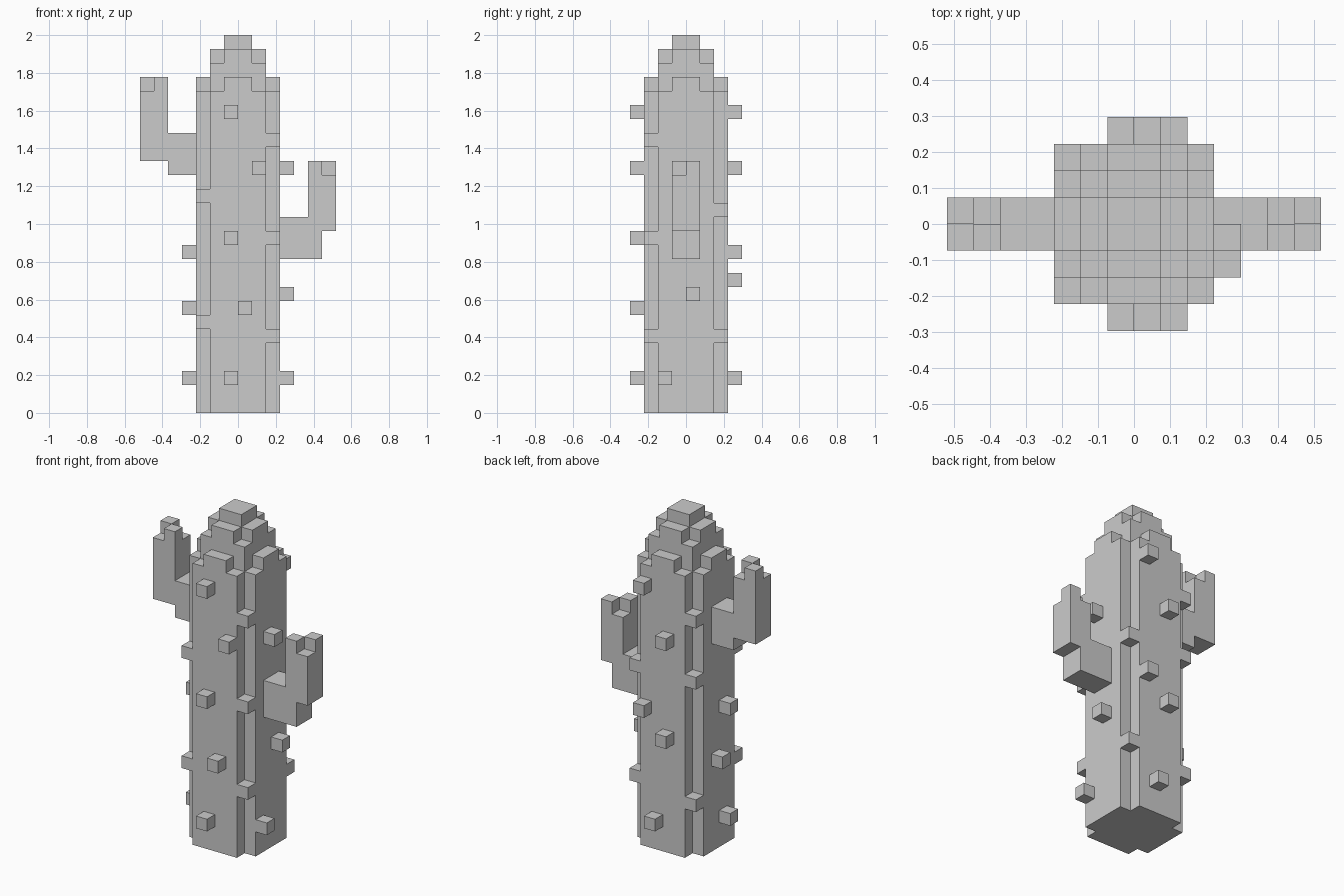
import bpy, bmesh

if "Cube" in bpy.data.objects:
    bpy.data.objects.remove(bpy.data.objects["Cube"])

U = 2 / 27  # one block


def build(name, solid, lo, hi):
    """Outer skin of all unit cells for which solid(x, y, z) is true."""
    bm = bmesh.new()
    verts = {}

    def vert(p):
        if p not in verts:
            verts[p] = bm.verts.new([c * U for c in p])
        return verts[p]

    for x in range(lo[0], hi[0]):
        for y in range(lo[1], hi[1]):
            for z in range(lo[2], hi[2]):
                if not solid(x, y, z):
                    continue
                cell = (x, y, z)
                for a in range(3):
                    b, c = (a + 1) % 3, (a + 2) % 3
                    for side in (0, 1):
                        n = list(cell)
                        n[a] += 1 if side else -1
                        if solid(*n):
                            continue
                        quad = []
                        for db, dc in ((0, 0), (1, 0), (1, 1), (0, 1)):
                            p = list(cell)
                            p[a] += side
                            p[b] += db
                            p[c] += dc
                            quad.append(vert(tuple(p)))
                        bm.faces.new(quad if side else quad[::-1])
    # merge coplanar cells into large flat faces
    bmesh.ops.dissolve_limit(bm, angle_limit=0.01, verts=bm.verts, edges=bm.edges)
    bmesh.ops.triangulate(bm, faces=[f for f in bm.faces if len(f.verts) > 4])
    me = bpy.data.meshes.new(name)
    bm.to_mesh(me)
    bm.free()
    ob = bpy.data.objects.new(name, me)
    bpy.context.collection.objects.link(ob)
    return ob


# Trunk: grooved corners bridged at a few heights, stepped dome on top
BRIDGES = {(1, -1): (5, 12, 19), (1, 1): (5, 14),
           (-1, -1): (6, 15), (-1, 1): (4, 14, 19)}
HEIGHTS = {(0, 0): 27, (0, 1): 26, (1, 1): 25, (0, 2): 24, (1, 2): 23}


def ring(v):
    return v if v >= 0 else -v - 1


def trunk(x, y, z):
    i, j = sorted((ring(x), ring(y)))
    if z < 0 or j > 2:
        return False
    if (i, j) == (2, 2):
        return z in BRIDGES[(1 if x >= 0 else -1, 1 if y >= 0 else -1)]
    return z < HEIGHTS[(i, j)]


build("trunk", trunk, (-3, -3, 0), (3, 3, 27))


# Arms: two blocks thick, elbow with a cut corner, two raised tip blocks
def make_arm(name, s, base, top):
    def arm(x, y, z):
        r = x if s > 0 else -x - 1
        if y not in (-1, 0) or not 3 <= r <= 6:
            return False
        if r < 5:
            return base <= z < base + 3
        low = base + (2 if s > 0 else 1) if r == 6 else base
        if s < 0:
            low = base + 1
        raised = (r == 5) == (y == -1)
        return low <= z < (top if raised else top - 1)
    build(name, arm, (-7, -1, base), (7, 1, top))


make_arm("right_arm", 1, 11, 18)
make_arm("left_arm", -1, 17, 24)

# Spines: single blocks on each side
SPINES = {
    "front": [(-1, -4, 2), (0, -4, 7), (-1, -4, 12), (1, -4, 17), (-1, -4, 21)],
    "back": [(0, 3, 2), (-1, 3, 9), (1, 3, 11), (-1, 3, 17), (1, 3, 21)],
    "right": [(3, -2, 2), (3, 0, 8), (3, -1, 17)],
    "left": [(-4, -1, 2), (-4, 0, 7), (-4, -1, 11)],
}
for side, cells in SPINES.items():
    for k, c in enumerate(cells):
        build(f"{side}_spine_{k + 1}", lambda x, y, z, c=c: (x, y, z) == c,
              c, tuple(v + 1 for v in c))
